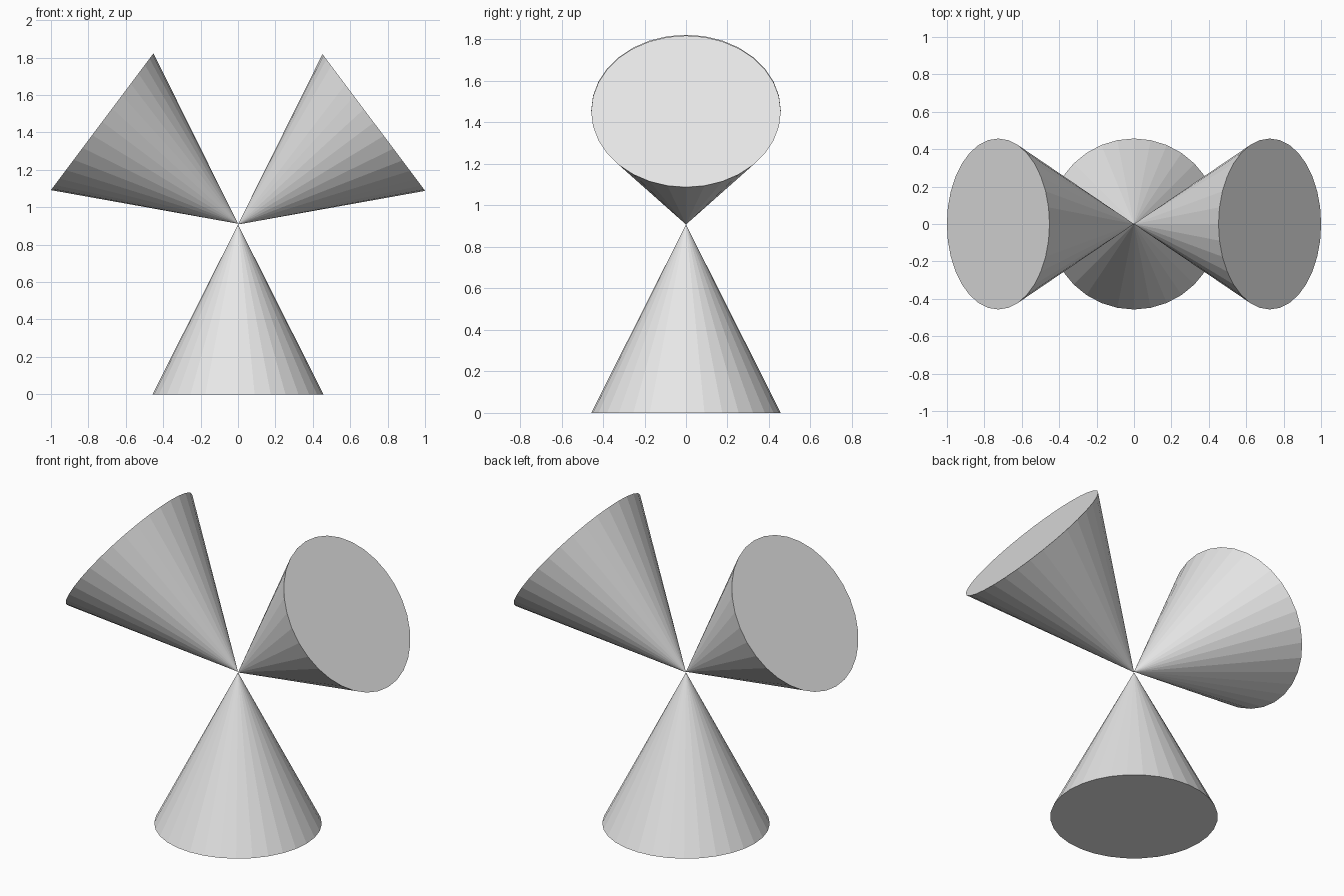
import bpy
from math import radians
from mathutils import Matrix, Vector

if "Cube" in bpy.data.objects:
    bpy.data.objects.remove(bpy.data.objects["Cube"], do_unlink=True)

RADIUS, HEIGHT = 0.457, 0.908

grey = bpy.data.materials.new("light_grey")
grey.use_nodes = True
grey.diffuse_color = (0.8, 0.8, 0.8, 1)
grey.node_tree.nodes["Principled BSDF"].inputs["Base Color"].default_value = (0.8, 0.8, 0.8, 1)


def cone(name, tilt, apex_z):
    """Flat-shaded cone with its tip at apex_z, swung about the tip around y."""
    bpy.ops.mesh.primitive_cone_add(vertices=32, radius1=RADIUS, radius2=0, depth=HEIGHT)
    obj = bpy.context.object
    obj.name = name
    tip_to_origin = Matrix.Translation(Vector((0, 0, -HEIGHT / 2)))
    swing = Matrix.Rotation(radians(tilt), 4, "Y")
    obj.data.transform(Matrix.Translation((0, 0, apex_z)) @ swing @ tip_to_origin)
    obj.data.materials.append(grey)


# Standing cone and two raised cones meeting at their tips
cone("base_cone", 0, HEIGHT)
cone("left_cone", -126.9, HEIGHT)
cone("right_cone", 126.9, HEIGHT + 0.004)
